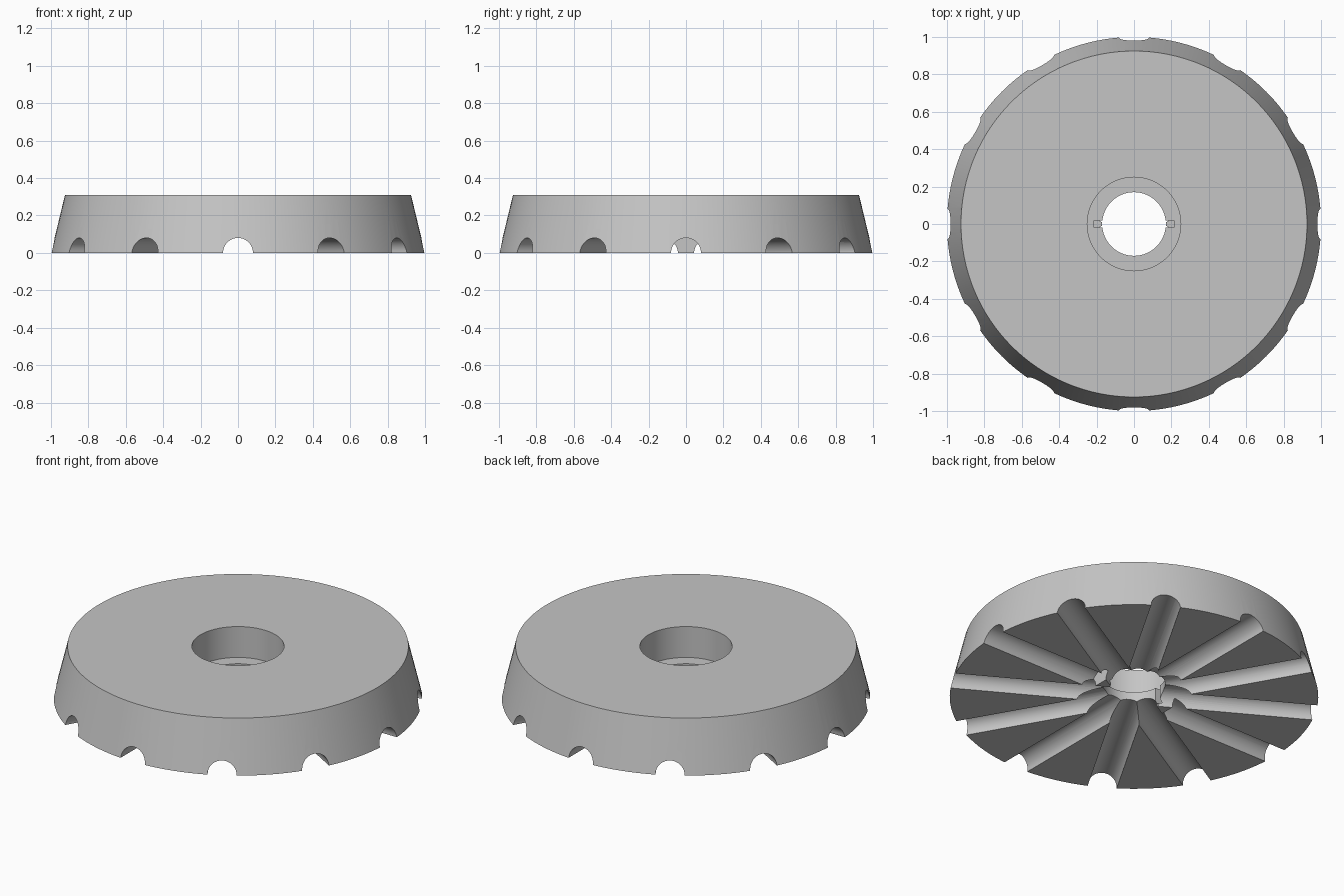
import bpy, bmesh, math
from mathutils import Matrix, Vector

if "Cube" in bpy.data.objects:
    bpy.data.objects.remove(bpy.data.objects["Cube"], do_unlink=True)

HEIGHT = 0.31
FLOOR = 0.125          # height of the recess floor
GROOVE = 0.08          # groove radius

grey = bpy.data.materials.new("light grey")
grey.use_nodes = True
colour = (0.56, 0.56, 0.56, 1)
grey.diffuse_color = colour
grey.node_tree.nodes["Principled BSDF"].inputs["Base Color"].default_value = colour


def make_object(name, bm):
    bmesh.ops.recalc_face_normals(bm, faces=bm.faces[:])
    mesh = bpy.data.meshes.new(name)
    bm.to_mesh(mesh)
    bm.free()
    mesh.materials.append(grey)
    obj = bpy.data.objects.new(name, mesh)
    bpy.context.collection.objects.link(obj)
    return obj


def lathe(name, profile, steps):
    """Revolve a closed (radius, z) profile about the z axis."""
    bm = bmesh.new()
    verts = [bm.verts.new((r, 0, z)) for r, z in profile]
    edges = [bm.edges.new((a, b)) for a, b in zip(verts, verts[1:] + verts[:1])]
    bmesh.ops.spin(bm, geom=verts + edges, cent=(0, 0, 0), axis=(0, 0, 1),
                   angle=math.tau, steps=steps, use_merge=True)
    bmesh.ops.remove_doubles(bm, verts=bm.verts[:], dist=1e-5)
    return make_object(name, bm)


def groove_cutter(angle, start, end):
    """Horizontal rod on the ground, running outwards at the given angle."""
    bm = bmesh.new()
    place = (Matrix.Rotation(angle, 4, 'Z') @ Matrix.Translation(((start + end) / 2, 0, 0))
             @ Matrix.Rotation(math.pi / 2, 4, 'Y'))
    bmesh.ops.create_cone(bm, cap_ends=True, segments=48, radius1=GROOVE,
                          radius2=GROOVE, depth=end - start, matrix=place)
    return make_object("groove_cutter", bm)


def box_cutter(size, centre):
    bm = bmesh.new()
    bmesh.ops.create_cube(bm, size=1, matrix=Matrix.Translation(centre)
                          @ Matrix.Diagonal(Vector(size)).to_4x4())
    return make_object("slot_cutter", bm)


def cut(target, cutter):
    mod = target.modifiers.new("cut", 'BOOLEAN')
    mod.operation = 'DIFFERENCE'
    mod.solver = 'EXACT'
    mod.object = cutter
    bpy.context.view_layer.objects.active = target
    bpy.ops.object.modifier_apply(modifier=mod.name)
    bpy.data.objects.remove(cutter, do_unlink=True)


# Tapered disc with a stepped centre bore
disc = lathe("grooved_disc", [(0.17, 0), (1, 0), (0.925, HEIGHT), (0.25, HEIGHT),
                              (0.25, FLOOR), (0.17, FLOOR)], 128)

# Radial grooves that run right across the underside
for i in range(1, 6):
    cut(disc, groove_cutter(i * math.pi / 6, -1.2, 1.2))

# The two side grooves stop short of the bore
for angle in (0, math.pi):
    cut(disc, groove_cutter(angle, 0.235, 1.2))

# Pair of key slots beside the bore, sunk into the recess floor
cut(disc, box_cutter((0.43, 0.036, 0.18), (0, 0, 0.11)))

# Smooth curved walls with crisp edges
bpy.ops.object.select_all(action='DESELECT')
disc.select_set(True)
bpy.context.view_layer.objects.active = disc
bpy.ops.object.shade_smooth_by_angle(angle=math.radians(30))
